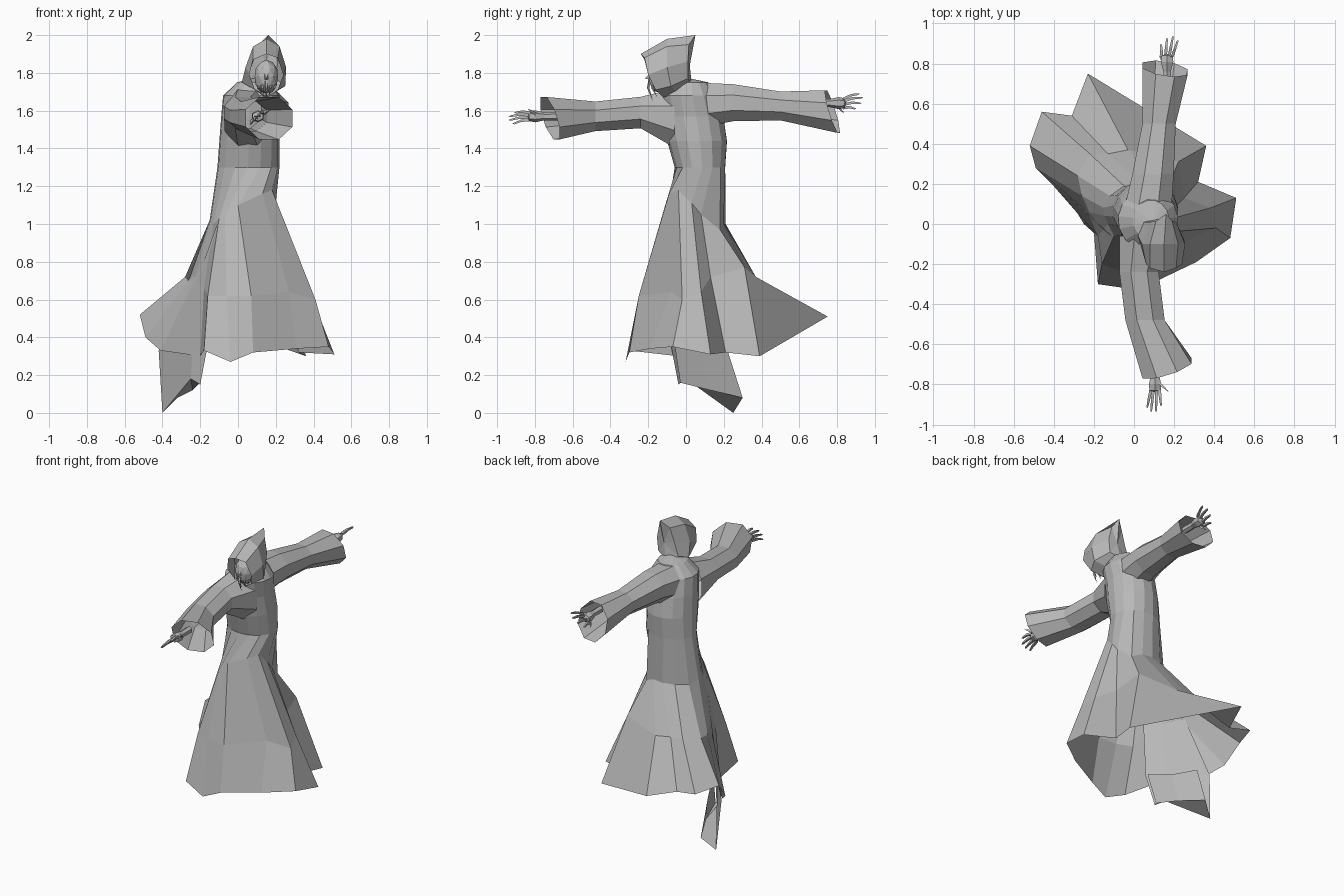
import bpy, bmesh, math
from mathutils import Vector

if "Cube" in bpy.data.objects:
    bpy.data.objects.remove(bpy.data.objects["Cube"], do_unlink=True)

cloth = bpy.data.materials.new("grey_cloth")
cloth.use_nodes = True
grey = (0.48, 0.48, 0.48, 1)
cloth.diffuse_color = grey
cloth.node_tree.nodes["Principled BSDF"].inputs["Base Color"].default_value = grey


def finish(name, bm):
    """Turn a bmesh into a flat-shaded object."""
    bmesh.ops.recalc_face_normals(bm, faces=bm.faces[:])
    mesh = bpy.data.meshes.new(name)
    bm.to_mesh(mesh)
    bm.free()
    mesh.materials.append(cloth)
    obj = bpy.data.objects.new(name, mesh)
    bpy.context.collection.objects.link(obj)
    return obj


def loft(bm, rings, closed=True, tip=None):
    """Skin rows of points; optionally close the last row to a tip."""
    rows = [[bm.verts.new(p) for p in ring] for ring in rings]
    count = len(rows[0])
    spans = range(count if closed else count - 1)
    for low, high in zip(rows, rows[1:]):
        for i in spans:
            j = (i + 1) % count
            bm.faces.new((low[i], low[j], high[j], high[i]))
    if tip:
        end = bm.verts.new(tip)
        for i in spans:
            bm.faces.new((rows[-1][i], rows[-1][(i + 1) % count], end))


def level_ring(x, y, z, rx, ry, start=-115, sides=15):
    """Horizontal ring for the body."""
    angles = [math.radians(start + 360 * i / sides) for i in range(sides)]
    return [(x + rx * math.cos(a), y + ry * math.sin(a), z) for a in angles]


def upright_ring(x, y, z, rx, rz, lean=0, skew=0, sides=8):
    """Ring facing along y, leaning with height and skewed with width."""
    ring = []
    for i in range(sides):
        a = math.tau * (i + 0.5) / sides
        dx, dz = rx * math.cos(a) * 1.06, rz * math.sin(a) * 1.06
        ring.append((x + dx, y + lean * dz + skew * dx, z + dz))
    return ring


# Robe: wind-blown hem, knee and hip rows, then the torso rings
hem = [(-.18, -.3, .33), (-.04, -.32, .27), (.08, -.3, .32), (.31, -.19, .34),
       (.48, -.07, .35), (.51, .13, .31), (.32, .21, .32), (.36, .39, .3),
       (-.23, .75, .51), (-.31, .54, .48), (-.46, .56, .51), (-.52, .39, .52),
       (-.49, .28, .4), (-.41, .2, .33), (-.2, -.04, .3)]
knee = [(-.16, -.2, .62), (-.06, -.24, .62), (.07, -.25, .62), (.27, -.08, .64),
        (.41, -.02, .6), (.38, .08, .64), (.25, .13, .72), (.22, .31, .77),
        (-.03, .37, .72), (-.13, .35, .73), (-.22, .35, .74), (-.28, .24, .72),
        (-.26, .14, .7), (-.23, .06, .7), (-.18, -.06, .66)]
hip = [(-.1, -.06, 1.03), (-.07, -.1, 1.04), (0, -.11, 1.1), (.13, -.09, 1.16),
       (.18, -.04, 1.18), (.2, .03, 1.11), (.2, .08, 1.05), (.17, .18, .97),
       (.1, .2, 1), (.03, .21, 1), (-.05, .19, 1), (-.12, .14, 1),
       (-.15, .08, 1.02), (-.145, .04, 1.02), (-.13, 0, 1)]
torso = [level_ring(.055, .075, 1.3, .165, .135),
         level_ring(.06, .06, 1.44, .16, .16),
         level_ring(.06, .04, 1.57, .15, .16),
         level_ring(.07, .02, 1.68, .15, .15),
         level_ring(.085, .02, 1.75, .09, .1)]
bm = bmesh.new()
loft(bm, [hem, knee, hip] + torso, tip=(.1, 0, 1.775))
finish("robe", bm)

# Trailing strip of cloth: inner sheet, folded lower edge, outer sheet
bm = bmesh.new()
loft(bm, [
    [(-.32, .22, .33), (-.24, .08, .33), (-.16, -.06, .36)],
    [(-.32, .3, .08), (-.24, .13, .12), (-.2, -.03, .16)],
    [(-.4, .25, 0), (-.25, 0, .18), (-.2, -.04, .15)],
    [(-.42, .22, .33), (-.24, .01, .35), (-.16, -.08, .36)],
    [(-.27, .16, .7), (-.2, .02, .75), (-.11, -.06, 1)],
], closed=False)
finish("trailing_cloth", bm)

# Sleeves: open tubes that flare at the cuff
sleeves = {
    "back_sleeve": [(.07, .08, 1.63, .12, .12), (.095, .25, 1.642, .105, .1),
                    (.125, .5, 1.625, .085, .078),
                    (.155, .775, 1.595, .115, .115, -.3, -.15)],
    "front_sleeve": [(.055, -.06, 1.56, .13, .16), (.025, -.24, 1.59, .1, .085),
                     (.055, -.48, 1.57, .1, .08),
                     (.165, -.72, 1.56, .125, .115, -.3, .3)],
}
for name, rings in sleeves.items():
    bm = bmesh.new()
    loft(bm, [upright_ring(*r) for r in rings])
    finish(name, bm)

# Hood: open at the face, drawn to a point at the back
opening = [(.15, -.24, 1.9), (.08, -.22, 1.87), (.06, -.2, 1.79), (.09, -.16, 1.71),
           (.15, -.12, 1.67), (.21, -.16, 1.71), (.24, -.2, 1.79), (.21, -.22, 1.88)]
middle = [(.15, -.1, 1.98), (.08, -.1, 1.94), (.04, -.1, 1.83), (.02, -.06, 1.75),
          (.14, -.04, 1.69), (.25, -.08, 1.73), (.255, -.1, 1.83), (.22, -.1, 1.94)]
nape = [(.15, .01, 1.99), (.11, .015, 1.95), (.08, .01, 1.86), (.05, .01, 1.77),
        (.13, .03, 1.74), (.2, .01, 1.77), (.21, .01, 1.86), (.19, .015, 1.95)]
bm = bmesh.new()
loft(bm, [opening, middle, nape], tip=(.15, .02, 1.84))
peak = max(bm.verts, key=lambda v: v.co.z + v.co.y)
peak.co = Vector((.16, .05, 2))
finish("hood", bm)

# Face: a faceted mask with a nose and hanging strands
bm = bmesh.new()
bmesh.ops.create_icosphere(bm, subdivisions=2, radius=1)
for v in bm.verts:
    v.co = Vector((.15, -.13, 1.78)) + v.co * Vector((.065, .07, .09))
loft(bm, [upright_ring(.15, -.18, 1.785, .02, .03, sides=4)], tip=(.15, -.22, 1.77))
for i in range(5):
    offset = (i - 2) * .022
    x, sag = .15 + offset, abs(offset)
    loft(bm, [level_ring(x, -.19 + sag, 1.77, .009, .009, sides=4),
              level_ring(x, -.2 + sag, 1.72, .007, .007, sides=4)],
         tip=(.15 + offset * .6, -.175 + sag, 1.65 + sag))
finish("face", bm)


# Hands: a tapered palm, four jointed fingers and a thumb
def hand(name, wrist, palm_length, tips, thumb):
    bm = bmesh.new()
    wrist = Vector(wrist)
    side = math.copysign(1, wrist.y)
    knuckles = wrist + Vector((0, side * palm_length, 0))
    palm = [(wrist - Vector((0, side * .08, 0)), .022, .022),
            (wrist, .02, .02),
            (wrist.lerp(knuckles, .6), .034, .03), (knuckles, .03, .024)]
    loft(bm, [upright_ring(*c, rx, rz, sides=6) for c, rx, rz in palm],
         tip=knuckles + Vector((0, side * .008, 0)))
    tips = [Vector(t) for t in tips]
    middle = sum(tips, Vector()) / len(tips)
    for tip in tips:
        base = knuckles + (tip - middle) * .6
        base.y = knuckles.y - side * .008
        joint = base.lerp(tip, .5) + Vector((0, 0, .006))
        loft(bm, [upright_ring(*base, .01, .01, sides=4),
                  upright_ring(*joint, .009, .009, sides=4),
                  upright_ring(*base.lerp(tip, .9), .006, .006, sides=4)], tip=tip)
    root, thumb = wrist.lerp(knuckles, .3), Vector(thumb)
    loft(bm, [upright_ring(*root, .012, .012, sides=4),
              upright_ring(*root.lerp(thumb, .6), .01, .01, sides=4)], tip=thumb)
    finish(name, bm)


hand("back_hand", (.165, .76, 1.64), .08,
     [(.135, .9, 1.61), (.165, .93, 1.64), (.195, .94, 1.67), (.22, .92, 1.69)],
     (.125, .84, 1.585))
hand("front_hand", (.105, -.75, 1.57), .08,
     [(.065, -.92, 1.53), (.085, -.94, 1.55), (.11, -.94, 1.57), (.135, -.91, 1.59)],
     (.175, -.84, 1.61))
